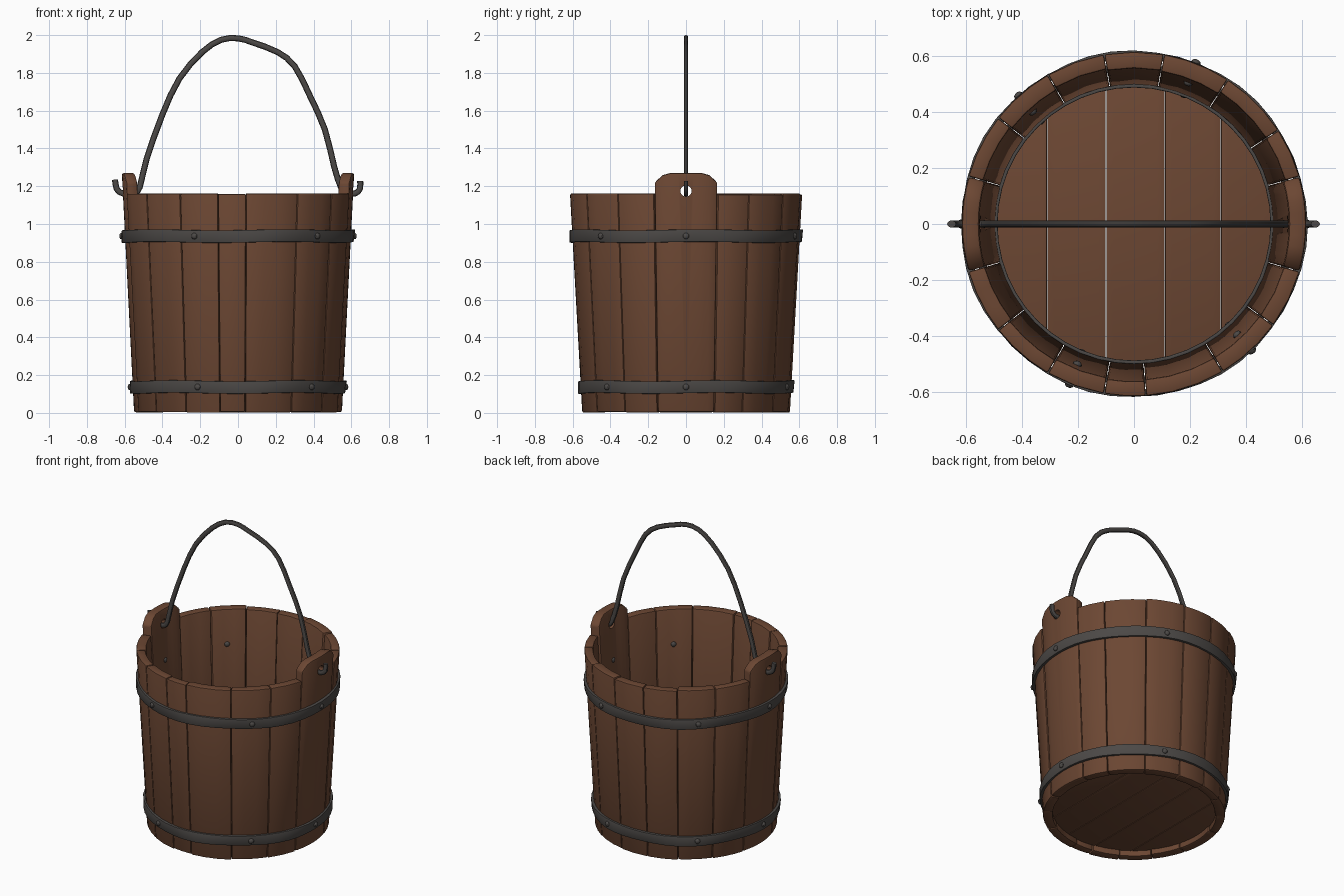
import bpy, bmesh, math, random
from mathutils import Vector, Matrix

random.seed(4)
cube = bpy.data.objects.get("Cube")
if cube:
    bpy.data.objects.remove(cube, do_unlink=True)


def material(name, rgb):
    m = bpy.data.materials.new(name)
    m.use_nodes = True
    m.diffuse_color = (*rgb, 1)
    bsdf = m.node_tree.nodes["Principled BSDF"]
    bsdf.inputs["Base Color"].default_value = (*rgb, 1)
    bsdf.inputs["Roughness"].default_value = 0.7
    return m


WOOD = material("brown wood", (0.150, 0.063, 0.033))
IRON = material("dark iron", (0.072, 0.066, 0.062))
parts = []


def add_object(name, bm, mat):
    bmesh.ops.recalc_face_normals(bm, faces=bm.faces)
    me = bpy.data.meshes.new(name)
    bm.to_mesh(me)
    bm.free()
    me.materials.append(mat)
    ob = bpy.data.objects.new(name, me)
    bpy.context.collection.objects.link(ob)
    parts.append(ob)
    return ob


def soften(bm, width):
    """Round every hard edge slightly."""
    bmesh.ops.recalc_face_normals(bm, faces=bm.faces)
    hard = [e for e in bm.edges if e.calc_face_angle(0) > math.radians(35)]
    bmesh.ops.bevel(bm, geom=hard, offset=width, segments=2, profile=0.5,
                    affect='EDGES', clamp_overlap=True)


def wall_radius(z):
    return 0.55 + 0.056 * z


def loft(sections, closed):
    """Join equal cross-sections into a skin, capping the ends if open."""
    bm = bmesh.new()
    rows = [[bm.verts.new(p) for p in s] for s in sections]
    n = len(rows[0])
    pairs = list(zip(rows, rows[1:]))
    if closed:
        pairs.append((rows[-1], rows[0]))
    else:
        bm.faces.new(rows[0])
        bm.faces.new(rows[-1])
    for a, b in pairs:
        for i in range(n):
            j = (i + 1) % n
            bm.faces.new((a[i], a[j], b[j], b[i]))
    return bm


def polar(r, angle, z):
    return Vector((r * math.cos(angle), r * math.sin(angle), z))


def stave(name, start, end, top, thick, drop=None):
    """One tapered, curved wall board; drop lowers the corners of its top."""
    steps = len(drop) - 1 if drop else max(2, round((end - start) / 8))
    bottom = random.uniform(0, 0.006)
    sections = []
    for i in range(steps + 1):
        a = math.radians(start + 0.12 + (end - start - 0.24) * i / steps)
        t = top - (drop[i] if drop else 0)
        ro, rt = wall_radius(bottom), wall_radius(min(t, 1.16))
        sections.append([polar(ro, a, bottom), polar(rt, a, t),
                         polar(rt - thick, a, t), polar(ro - thick, a, bottom)])
    bm = loft(sections, False)
    soften(bm, 0.011 if drop else 0.007)
    return add_object(name, bm, WOOD)


# Wall boards of uneven width between the two handle ears
seams = [16, 33, 57, 80, 100, 120, 142, 164, None,
         196, 218, 240, 260, 274, 301, 324, 344]
for k, (a, b) in enumerate(zip(seams, seams[1:])):
    if a is not None and b is not None:
        stave(f"wall_board_{k + 1}", a, b, random.uniform(1.155, 1.163),
              random.uniform(0.052, 0.064))

# Tall ear boards with a hole for the handle
ear_drop = [0.05, 0.012, 0, 0, 0, 0, 0, 0.012, 0.05]
for side, mid in (("left", 0), ("right", 180)):
    ear = stave(f"{side}_ear_board", mid - 16, mid + 16, 1.27, 0.062, ear_drop)
    bm = bmesh.new()
    place = Matrix.Translation((0.59 * math.cos(math.radians(mid)), 0, 1.175))
    bmesh.ops.create_cone(bm, cap_ends=True, segments=16, radius1=0.03,
                          radius2=0.03, depth=0.3,
                          matrix=place @ Matrix.Rotation(math.pi / 2, 4, 'Y'))
    cutter = add_object(f"{side}_hole_cutter", bm, WOOD)
    parts.remove(cutter)
    cutter.hide_render = True
    cutter.hide_set(True)
    cutter.display_type = 'WIRE'
    cut = ear.modifiers.new("handle hole", 'BOOLEAN')
    cut.operation = 'DIFFERENCE'
    cut.solver = 'EXACT'
    cut.object = cutter

# Floor planks
edges = [-0.498, -0.31, -0.1, 0.11, 0.31, 0.498]
for k, (x0, x1) in enumerate(zip(edges, edges[1:])):
    sections = []
    for i in range(9):
        x = x0 + 0.001 + (x1 - x0 - 0.002) * i / 8
        y = math.sqrt(0.25 - x * x)
        sections.append([(x, -y, 0.04), (x, y, 0.04), (x, y, 0.085), (x, -y, 0.085)])
    bm = loft(sections, False)
    soften(bm, 0.003)
    add_object(f"floor_plank_{k + 1}", bm, WOOD)


def hoop(name, z, height, outer, thick, wobble=0.0):
    """Flat iron band following the taper, slightly hand-bent."""
    sections = []
    for i in range(48):
        a = math.tau * i / 48
        lift = wobble * math.sin(5 * a + z)
        tilt = wobble * math.sin(7 * a + 2)
        lo, hi = z - height / 2 + lift, z + height / 2 + lift
        flare = 0.028 * height
        sections.append([polar(outer - flare - tilt, a, lo), polar(outer + flare + tilt, a, hi),
                         polar(outer - thick, a, hi), polar(outer - thick, a, lo)])
    bm = loft(sections, True)
    soften(bm, 0.003)
    return add_object(name, bm, IRON)


# Iron bands, each with rivets that pass through the wall
for label, z in (("upper", 0.936), ("lower", 0.137)):
    outer = wall_radius(z) + 0.014
    hoop(f"{label}_band", z, 0.066, outer, 0.025, 0.003)
    bm = bmesh.new()
    for deg in (0, 69, 132, 180, 248, 313):
        for r in (outer + 0.001, wall_radius(z) - 0.063):
            a = math.radians(deg)
            m = (Matrix.Translation(polar(r, a, z)) @ Matrix.Rotation(a, 4, 'Z')
                 @ Matrix.Diagonal((0.7, 1, 1, 1)))
            bmesh.ops.create_uvsphere(bm, u_segments=10, v_segments=6, radius=0.017, matrix=m)
    add_object(f"{label}_rivets", bm, IRON)

# Thin iron ring around the floor inside
hoop("inner_floor_ring", 0.125, 0.07, 0.498, 0.011)

# Bent rod handle, hooked through both ears
path = [(-0.651, 1.235), (-0.642, 1.185), (-0.61, 1.162), (-0.55, 1.165), (-0.52, 1.195),
        (-0.485, 1.34), (-0.4, 1.58), (-0.31, 1.77), (-0.19, 1.91), (-0.09, 1.975),
        (0, 1.983), (0.08, 1.96), (0.21, 1.91), (0.3, 1.835), (0.38, 1.68),
        (0.46, 1.5), (0.51, 1.3), (0.545, 1.195), (0.575, 1.163), (0.62, 1.162),
        (0.645, 1.185), (0.647, 1.228)]
points = [Vector((x, 0, z)) for x, z in path]
smooth = []
for i in range(len(points) - 1):
    p0, p1, p2, p3 = (points[min(max(i + d, 0), len(points) - 1)] for d in (-1, 0, 1, 2))
    for t in (0, 0.5):
        smooth.append(p1 + (p2 - p0) * (t / 2) + (2 * p0 - 5 * p1 + 4 * p2 - p3) * (t * t / 2)
                      + (3 * p1 - p0 - 3 * p2 + p3) * (t ** 3 / 2))
smooth.append(points[-1])
sections = []
for i, p in enumerate(smooth):
    along = (smooth[min(i + 1, len(smooth) - 1)] - smooth[max(i - 1, 0)]).normalized()
    side = Vector((0, 1, 0))
    up = along.cross(side)
    sections.append([p + up * (0.016 * math.cos(math.tau * j / 10))
                     + side * (0.0125 * math.sin(math.tau * j / 10)) for j in range(10)])
add_object("handle", loft(sections, False), IRON)

# Smooth shading with sharp edges kept
bpy.ops.object.select_all(action='DESELECT')
for ob in parts:
    ob.select_set(True)
bpy.context.view_layer.objects.active = parts[0]
bpy.ops.object.shade_smooth_by_angle(angle=math.radians(35))
